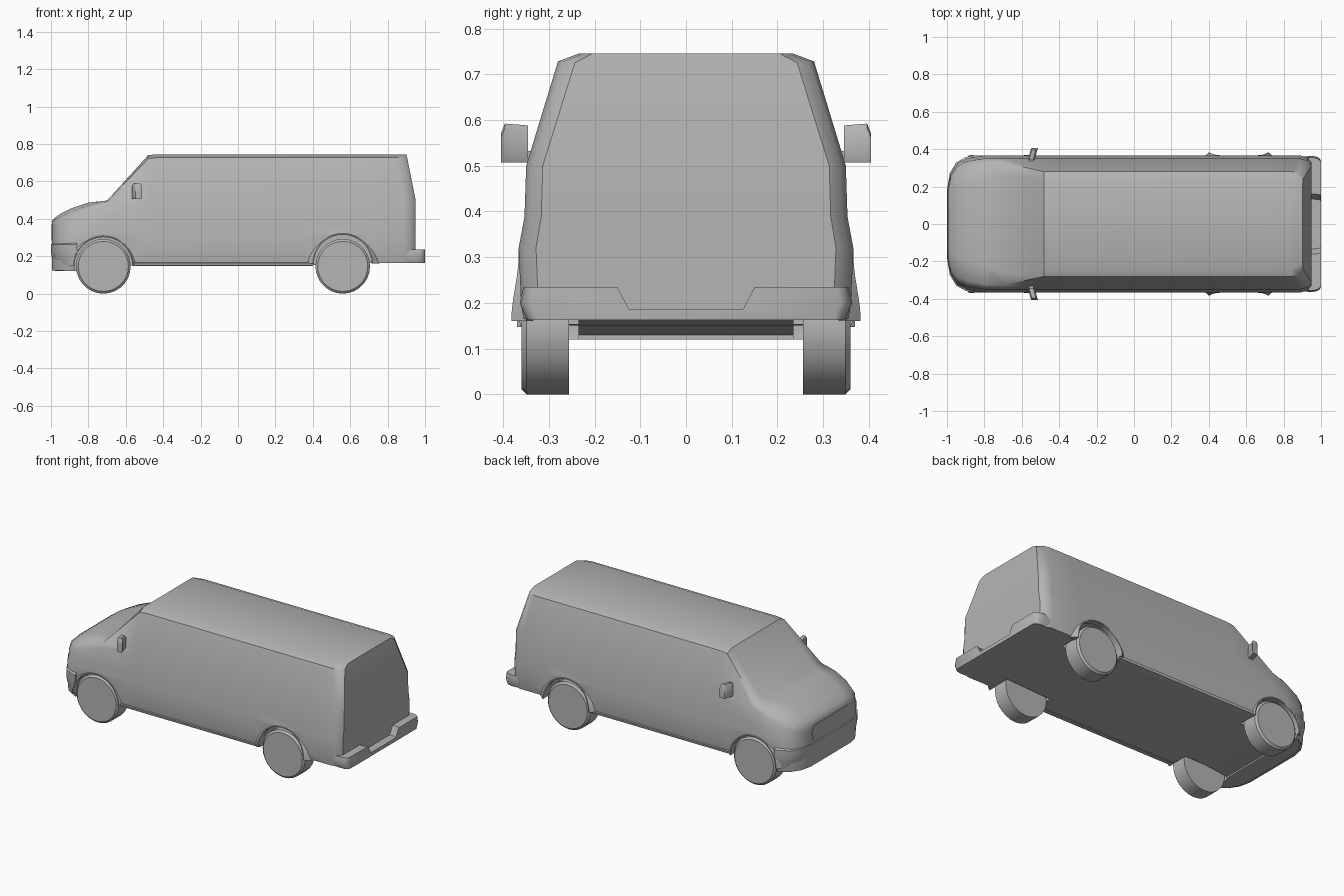
import bpy, bmesh
from math import sin, cos, pi, radians

if "Cube" in bpy.data.objects:
    bpy.data.objects.remove(bpy.data.objects["Cube"])

# Dark grey paint shared by every part
paint = bpy.data.materials.new("dark_grey")
paint.diffuse_color = (0.46, 0.46, 0.46, 1)
paint.use_nodes = True
paint.node_tree.nodes["Principled BSDF"].inputs["Base Color"].default_value = paint.diffuse_color


def loft(name, rings, ngon=False, angle=40):
    """Skin a list of equal-length closed rings and cap both ends."""
    bm = bmesh.new()
    vs = [[bm.verts.new(p) for p in r] for r in rings]
    n = len(rings[0])
    for a, b in zip(vs, vs[1:]):
        for i in range(n):
            j = (i + 1) % n
            bm.faces.new((a[i], a[j], b[j], b[i]))
    for r in (vs[0], vs[-1]):
        if ngon:
            bm.faces.new(r)
        else:
            for i in range(n // 2 - 1):
                bm.faces.new((r[i], r[i + 1], r[n - 2 - i], r[n - 1 - i]))
    bmesh.ops.recalc_face_normals(bm, faces=bm.faces)
    me = bpy.data.meshes.new(name)
    bm.to_mesh(me)
    bm.free()
    me.materials.append(paint)
    ob = bpy.data.objects.new(name, me)
    bpy.context.collection.objects.link(ob)
    smooth(ob, angle)
    return ob


def smooth(ob, angle):
    bpy.ops.object.select_all(action='DESELECT')
    ob.select_set(True)
    bpy.context.view_layer.objects.active = ob
    bpy.ops.object.shade_smooth_by_angle(angle=radians(angle))


def mirrored(pts):
    """Close a half outline by mirroring it across y = 0."""
    return pts + [(x, -y, z) for x, y, z in reversed(pts)]


def lathe_y(name, cx, cz, prof, n=28):
    """Turned part about a y axis; prof holds (y, radius)."""
    return loft(name, [[(cx + r * cos(2 * pi * i / n), y, cz + r * sin(2 * pi * i / n))
                        for i in range(n)] for y, r in prof], ngon=True)


def section(x, w, b, belt, ey, ez, ry, rz, shear=0.0):
    """Body cross-section: sill, flank, belt line, roof edge, roof."""
    half = [(0.6 * w, b), (0.97 * w, b), (0.985 * w, b + 0.03), (w, 0.32),
            (0.965 * w, 0.32 + (belt - 0.32) * 0.38), (0.955 * w, belt),
            (ey, ez), (ry, rz)]
    return mirrored([(x - shear * max(0, z - 0.5), y, z) for y, z in half])


# Body shell, nose to tail
W = 0.366
roof = (0.5, 0.28, 0.728, 0.235, 0.745)
body = loft("van_body", [
    section(-0.995, 0.20, 0.125, 0.35, 0.175, 0.38, 0.12, 0.39),
    section(-0.98, 0.27, 0.125, 0.36, 0.235, 0.395, 0.15, 0.405),
    section(-0.945, 0.325, 0.125, 0.375, 0.28, 0.415, 0.18, 0.43),
    section(-0.89, 0.352, 0.125, 0.40, 0.305, 0.44, 0.20, 0.457),
    section(-0.80, W, 0.14, 0.44, 0.322, 0.472, 0.22, 0.487),
    section(-0.70, W, 0.15, 0.475, 0.328, 0.492, 0.26, 0.498),
    section(-0.48, W, 0.15, 0.5, 0.28, 0.722, 0.24, 0.741),
    section(-0.43, W, 0.15, *roof),
    section(0.35, W, 0.15, *roof),
    section(0.70, W, 0.165, *roof),
    section(0.89, W, 0.165, *roof, shear=0.2),
    section(0.93, 0.355, 0.165, 0.5, 0.27, 0.727, 0.225, 0.745, shear=0.2),
    section(0.95, 0.328, 0.17, 0.5, 0.243, 0.725, 0.205, 0.745, shear=0.2),
])

# Front bumper wrapping round the nose
outline = [(-0.862, 0.368), (-0.90, 0.357), (-0.95, 0.33), (-0.985, 0.272), (-1.0, 0.18), (-1.0, 0.06)]
bumper = loft("front_bumper", [
    mirrored([(x * k if x < -0.87 else x, y * (1 - (1 - k) * 1.5), z) for x, y in outline])
    for z, k in ((0.12, 0.978), (0.19, 0.995), (0.22, 1.0), (0.262, 1.0), (0.272, 0.985))])

# Wheel arch openings
axles = (("front", -0.72, 0.155, 0.155, 0.004), ("rear", 0.56, 0.168, 0.155, 0.016))
for label, cx, cz, r, flare in axles:
    for s in (1, -1):
        cut = lathe_y("arch_cutter", cx, cz, [(s * 0.235, r), (s * 0.6, r)], 40)
        for ob in (body, bumper):
            m = ob.modifiers.new("arch", 'BOOLEAN')
            m.object, m.operation, m.solver = cut, 'DIFFERENCE', 'EXACT'
            bpy.context.view_layer.objects.active = ob
            bpy.ops.object.modifier_apply(modifier=m.name)
        bpy.data.objects.remove(cut)
smooth(body, 52)
smooth(bumper, 40)

# Crisp edge round the flat tail panel
bm = bmesh.new()
bm.from_mesh(body.data)
for e in bm.edges:
    tail = [f.normal.x > 0.93 and f.calc_center_median().x > 0.85 for f in e.link_faces]
    if any(tail) and not all(tail):
        e.smooth = False
bm.to_mesh(body.data)
bm.free()

# Wheels and flared arch lips
for label, cx, cz, r, flare in axles:
    for s, side in ((1, "right"), (-1, "left")):
        lathe_y(f"{label}_wheel_{side}", cx, 0.146,
                [(s * 0.256, 0.146), (s * 0.349, 0.146), (s * 0.36, 0.134)])
        lip = []
        for i in range(21):
            t = pi * i / 20
            c = abs(cos(t)) ** 6
            out = 0.366 + flare * c
            lip.append([(cx + q * cos(t), s * y, cz - 0.008 + q * sin(t))
                        for q, y in ((r, 0.335), (r, out), (r + 0.005, out), (r + 0.018 + 1.5 * flare * c, 0.35))])
        loft(f"{label}_arch_lip_{side}", lip, ngon=True)

# Rear step bumper with a dropped centre and rounded ends
step = [(0.345, 0.163), (0.36, 0.20), (0.352, 0.235), (0.16, 0.235), (0.132, 0.185)]
loft("rear_bumper", [mirrored([(x, y * k, z) for y, z in step])
                     for x, k in ((0.895, 1.0), (0.95, 1.01), (0.975, 1.0), (0.99, 0.98), (1.0, 0.94))], ngon=True)

# Grille panel
loft("grille", [mirrored([(x, y, 0.285), (x, y + 0.01, 0.335), (x, y - 0.01, 0.372)])
                for x, y in ((-0.985, 0.18), (-0.998, 0.175))])

# Sills and door mirrors
for s, side in ((1, "right"), (-1, "left")):
    loft(f"sill_{side}", [[(x, s * y, z) for y, z in ((0.33, 0.147), (0.362, 0.15), (0.366, 0.165), (0.33, 0.175))]
                          for x in (-0.565, 0.40)])
    loft(f"mirror_{side}", [[(x + dx, s * y, z) for dx, z in
                             ((-0.018, 0.507), (0.014, 0.507), (0.018, 0.52), (0.018, top - 0.01),
                              (0.01, top), (-0.012, top), (-0.018, top - 0.01), (-0.018, 0.52))]
                            for x, y, top in ((-0.548, 0.345, 0.588), (-0.535, 0.396, 0.592), (-0.53, 0.405, 0.57))],
         ngon=True)
    loft(f"mirror_arm_{side}", [[(-0.55 + a, s * y, 0.52 + b) for a, b in
                                 ((-0.012, -0.012), (0.012, -0.012), (0.012, 0.012), (-0.012, 0.012))]
                                for y in (0.315, 0.36)])
